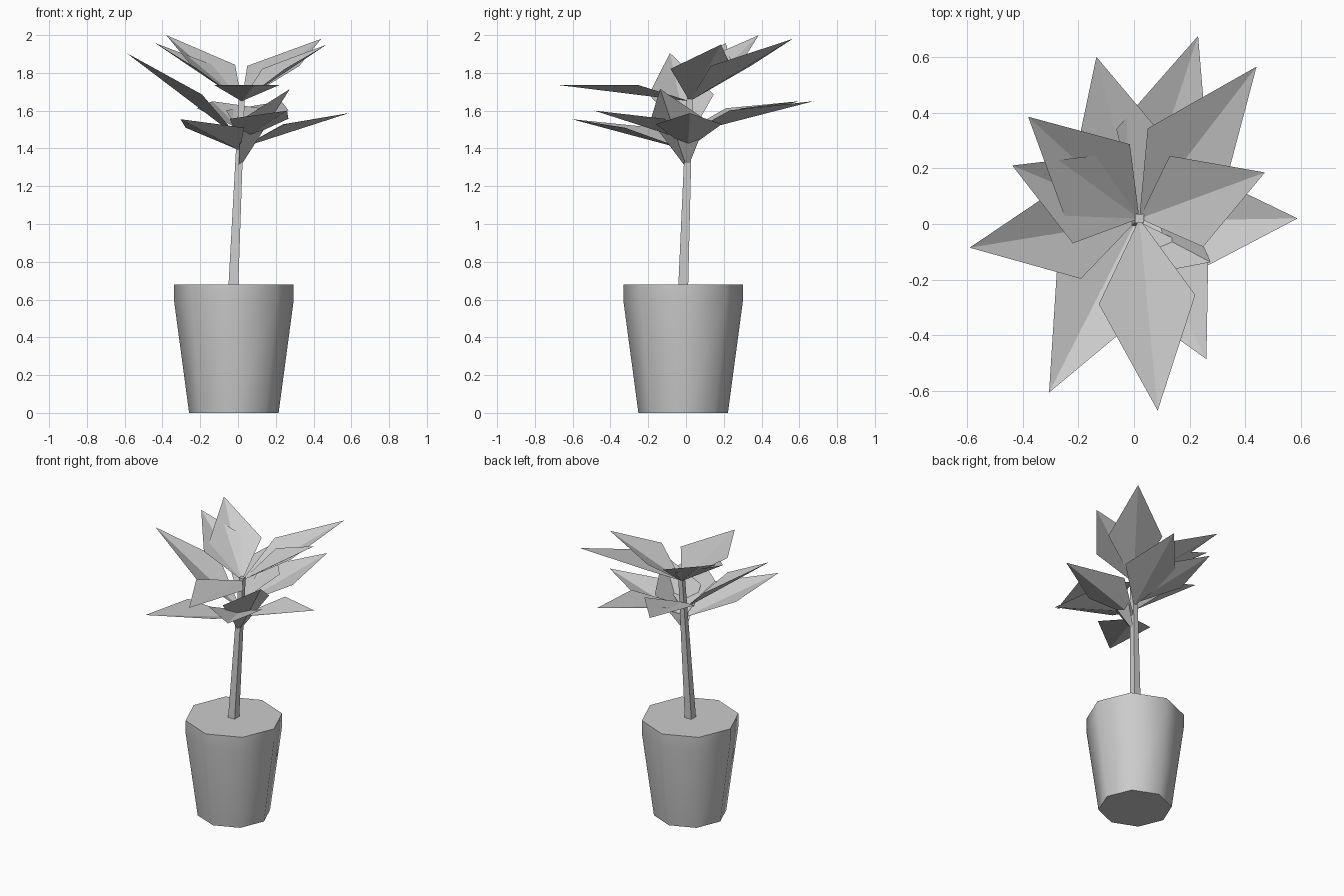
import bpy, bmesh, math
from mathutils import Vector

cube = bpy.data.objects.get("Cube")
if cube:
    bpy.data.objects.remove(cube, do_unlink=True)

grey = bpy.data.materials.new("plain_grey")
grey.use_nodes = True
colour = (0.6, 0.6, 0.6, 1)
grey.diffuse_color = colour
grey.node_tree.nodes["Principled BSDF"].inputs["Base Color"].default_value = colour


def make_object(name, bm):
    mesh = bpy.data.meshes.new(name)
    bm.to_mesh(mesh)
    bm.free()
    mesh.materials.append(grey)
    obj = bpy.data.objects.new(name, mesh)
    bpy.context.collection.objects.link(obj)
    return obj


def loft(name, rings, sides, turn=0.0):
    """Capped tube through rings of (centre, radius)."""
    bm = bmesh.new()
    loops = []
    for centre, radius in rings:
        angles = [turn + math.tau * i / sides for i in range(sides)]
        loops.append([bm.verts.new(Vector(centre) + radius * Vector((math.cos(a), math.sin(a), 0)))
                      for a in angles])
    for low, high in zip(loops, loops[1:]):
        for i in range(sides):
            j = (i + 1) % sides
            bm.faces.new((low[i], low[j], high[j], high[i]))
    bm.faces.new(loops[0][::-1])
    bm.faces.new(loops[-1])
    return make_object(name, bm)


# Stem ends
stem_base = Vector((-0.025, -0.015, 0.66))
stem_top = Vector((0.02, 0.02, 1.67))


def leaf(name, base_z, tip, half_width=0.174, lift=0.05, widest=0.43):
    """Kite folded upward along its midrib, rooted on the stem."""
    t = (base_z - stem_base.z) / (stem_top.z - stem_base.z)
    base, tip = stem_base.lerp(stem_top, t), Vector(tip)
    rib = tip - base
    across = Vector((0, 0, 1)).cross(rib).normalized()
    normal = rib.cross(across).normalized()
    middle = base + rib * widest + normal * lift
    bm = bmesh.new()
    root, end, left, right = [bm.verts.new(p) for p in (
        base, tip, middle + across * half_width, middle - across * half_width)]
    bm.faces.new((root, end, left))
    bm.faces.new((root, right, end))
    return make_object(name, bm)


# Pot: eight sides, tapered, with a straight rim band
pot = loft("pot", [((-0.022, -0.015, z), r) for z, r in
                   ((0, 0.237), (0.59, 0.316), (0.68, 0.316))], 8)
bpy.context.view_layer.objects.active = pot
pot.select_set(True)
bpy.ops.object.shade_smooth_by_angle(angle=math.radians(55))
pot.select_set(False)

# Square stem, leaning slightly
loft("stem", [(stem_base, 0.037), (stem_top, 0.022)], 4, math.pi / 4)

# Upper leaves, all from the stem top
for i, tip in enumerate([(0.44, 0.565, 1.98), (0.47, 0.185, 1.95), (0.085, -0.67, 1.735),
                         (-0.38, 0.385, 2.0), (-0.437, 0.21, 1.957)]):
    leaf(f"upper_leaf_{i + 1}", 1.65, tip)

# Lower leaves, staggered down the stem
for i, (base_z, tip) in enumerate([(1.48, (0.23, 0.675, 1.65)), (1.5, (-0.135, 0.6, 1.65)),
                                   (1.45, (-0.59, -0.085, 1.905)), (1.39, (-0.305, -0.605, 1.555)),
                                   (1.44, (0.26, -0.485, 1.6)), (1.4, (0.587, 0.02, 1.587))]):
    leaf(f"lower_leaf_{i + 1}", base_z, tip)

# Short steep leaf at the bottom of the crown
leaf("steep_leaf", 1.29, (0.275, -0.137, 1.715), 0.168, 0.072, 0.51)
